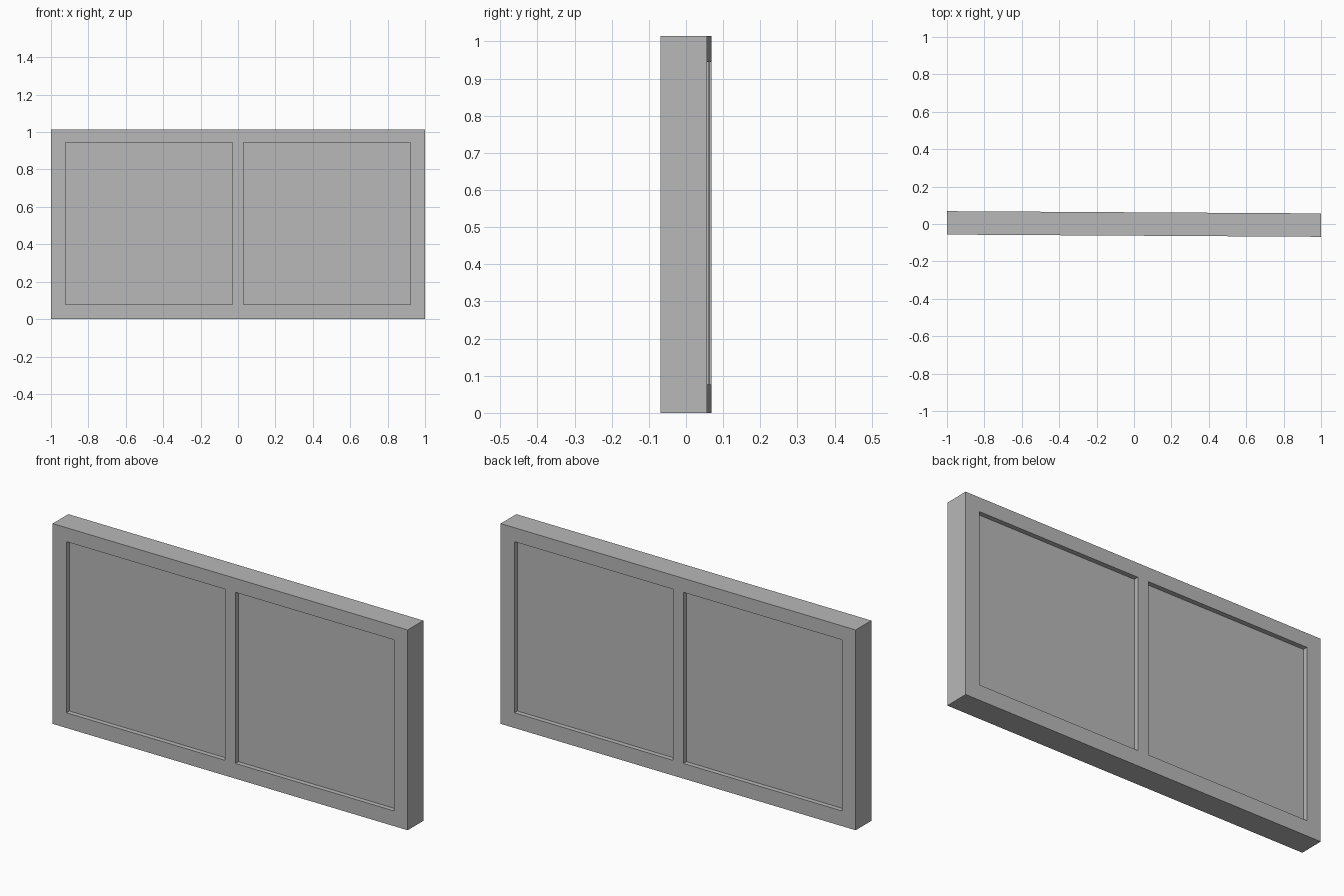
import bpy
import bmesh
from mathutils import Matrix, Vector

WIDTH, DEPTH, HEIGHT = 1.999, 0.125, 1.015
BORDER = 0.077        # outer frame width
MULLION = 0.03        # half width of the centre post
RECESS = 0.024        # how far each panel sits behind the frame
TURN = -0.006         # slight turn about the vertical axis

cube = bpy.data.objects.get("Cube")
if cube:
    bpy.data.objects.remove(cube, do_unlink=True)

grey = bpy.data.materials.new("plain grey")
grey.use_nodes = True
grey.diffuse_color = (0.48, 0.48, 0.48, 1)
grey.node_tree.nodes["Principled BSDF"].inputs["Base Color"].default_value = grey.diffuse_color

# Solid slab
bm = bmesh.new()
bmesh.ops.create_cube(bm, size=1)
bmesh.ops.scale(bm, vec=(WIDTH, DEPTH, HEIGHT), verts=bm.verts)
bmesh.ops.translate(bm, vec=(0, 0, HEIGHT / 2), verts=bm.verts)


def cut(point, normal):
    bmesh.ops.bisect_plane(bm, geom=bm.verts[:] + bm.edges[:] + bm.faces[:],
                           plane_co=point, plane_no=normal)


# Lines of the frame, rails and centre post
edge = WIDTH / 2 - BORDER
for x in (-edge, -MULLION, MULLION, edge):
    cut((x, 0, 0), (1, 0, 0))
for z in (BORDER, HEIGHT - BORDER + 0.006):
    cut((0, 0, z), (0, 0, 1))

# Two sunken panels on the front and on the back
bm.normal_update()
panels = []
for face in bm.faces:
    centre = face.calc_center_median()
    if (abs(face.normal.y) > 0.9 and MULLION < abs(centre.x) < edge
            and BORDER < centre.z < HEIGHT - BORDER):
        panels.append(face)
for face in panels:
    inward = Vector((0, -RECESS * face.normal.y, 0))
    moved = bmesh.ops.extrude_discrete_faces(bm, faces=[face])["faces"][0]
    bmesh.ops.translate(bm, vec=inward, verts=moved.verts)

bmesh.ops.recalc_face_normals(bm, faces=bm.faces)
bmesh.ops.rotate(bm, cent=(0, 0, 0), matrix=Matrix.Rotation(TURN, 3, "Z"), verts=bm.verts)

mesh = bpy.data.meshes.new("double_panel_frame")
bm.to_mesh(mesh)
bm.free()
mesh.materials.append(grey)
frame = bpy.data.objects.new("double_panel_frame", mesh)
bpy.context.collection.objects.link(frame)
